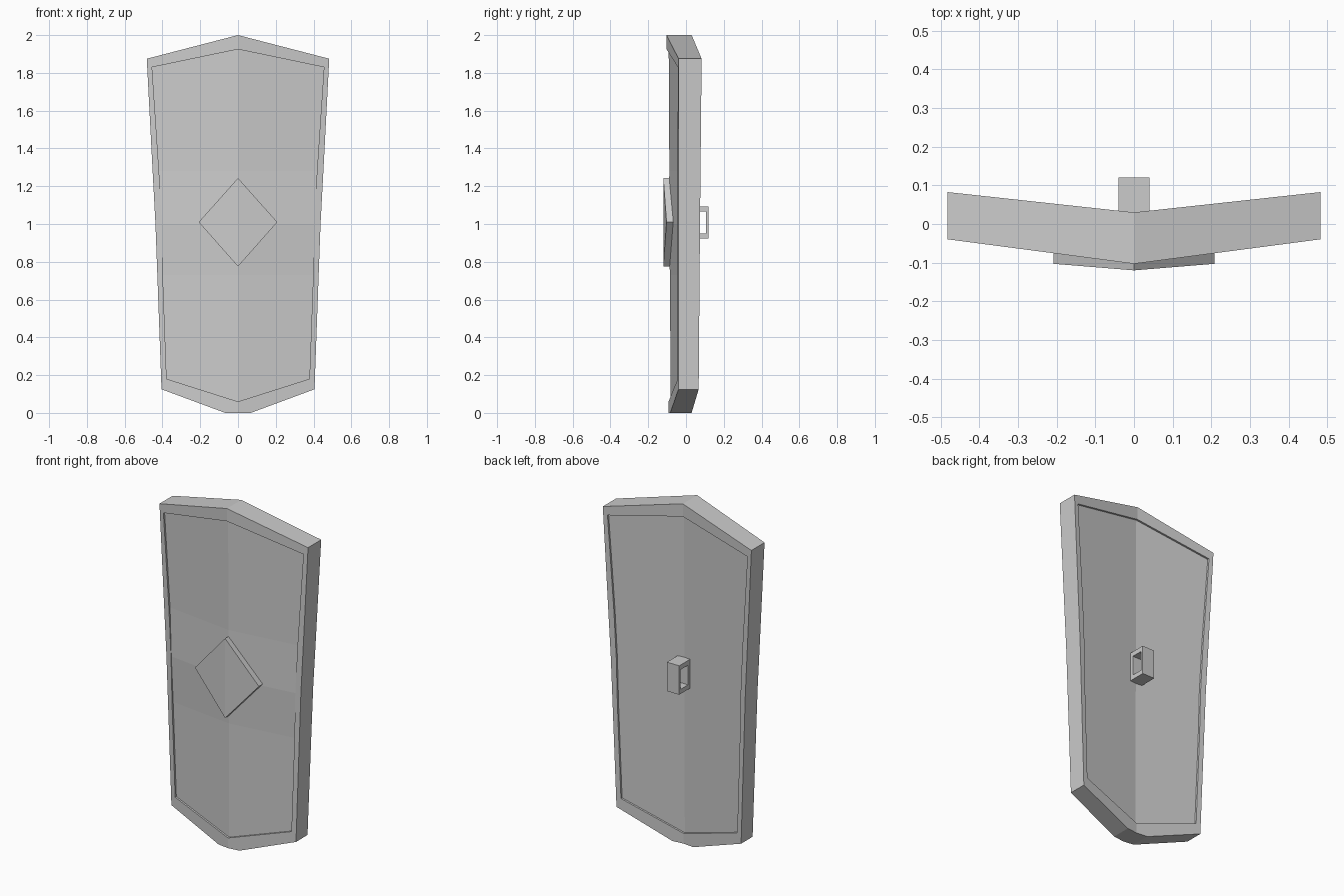
import bpy, bmesh
from mathutils import Vector

if "Cube" in bpy.data.objects:
    bpy.data.objects.remove(bpy.data.objects["Cube"])

# rows from top to bottom: half width, z at the side, z at the centre ridge
OUTER = [(.483, 1.875, 2.0), (.452, 1.28, 1.28), (.437, 1.0, 1.0), (.427, .73, .73), (.405, .125, -.025)]
INNER = [(.455, 1.83, 1.925), (.418, 1.28, 1.28), (.404, 1.0, 1.0), (.398, .73, .73), (.378, .18, .06)]


def make(name, bm):
    bmesh.ops.recalc_face_normals(bm, faces=bm.faces)
    me = bpy.data.meshes.new(name)
    bm.to_mesh(me)
    bm.free()
    ob = bpy.data.objects.new(name, me)
    bpy.context.collection.objects.link(ob)
    return ob


def surface_y(x, z, back):
    """Depth of the V-shaped shield surface, slightly thinner at the bottom."""
    t = z / 2
    if back:
        return .022 + .008 * t + .110 * abs(x)
    return -.092 - .011 * t + .130 * abs(x)


def grid(bm, rows, back, recess=0.0, bulge=0.0):
    """Three columns (left, centre, right) by five rows of vertices."""
    sign = -1 if back else 1
    out = []
    for i, (w, zs, zc) in enumerate(rows):
        off = sign * (recess - (bulge if i == 2 else 0))
        out.append([bm.verts.new((x, surface_y(x, z, back) + off, z))
                    for x, z in ((-w, zs), (0, zc), (w, zs))])
    return out


def rim(g):
    return [r[2] for r in g] + [g[4][1]] + [r[0] for r in reversed(g)] + [g[0][1]]


def bridge(bm, a, b):
    n = len(a)
    for i in range(n):
        j = (i + 1) % n
        bm.faces.new((a[i], a[j], b[j], b[i]))


# shield body: raised rim with recessed, ridged panels on both sides
bm = bmesh.new()
outer_rims = []
for back in (False, True):
    outer = grid(bm, OUTER, back)
    inner = grid(bm, INNER, back)
    panel = grid(bm, INNER, back, .011, 0 if back else .008)
    outer_rims.append(rim(outer))
    bridge(bm, rim(outer), rim(inner))
    bridge(bm, rim(inner), rim(panel))
    for r in range(4):
        for c in range(2):
            bm.faces.new((panel[r][c], panel[r][c + 1], panel[r + 1][c + 1], panel[r + 1][c]))
bridge(bm, *outer_rims)
# unused centre vertices of the rims
bmesh.ops.delete(bm, geom=[v for v in bm.verts if not v.link_faces], context='VERTS')
# blunt bottom tip
bmesh.ops.bisect_plane(bm, geom=bm.verts[:] + bm.edges[:] + bm.faces[:],
                       plane_co=(0, 0, 0), plane_no=(0, 0, -1), clear_outer=True)
bmesh.ops.holes_fill(bm, edges=[e for e in bm.edges if e.is_boundary], sides=0)
make("shield_body", bm)

# diamond boss with a vertical ridge
bm = bmesh.new()
pts = [(0, -.12, 1.243), (.208, -.103, 1.01), (0, -.12, .775), (-.208, -.103, 1.01)]
front = [bm.verts.new(p) for p in pts]
rear = [bm.verts.new((x, -.05, z)) for x, _, z in pts]
bridge(bm, front, rear)
for ring in (front, rear):
    bm.faces.new(ring[:3])
    bm.faces.new((ring[2], ring[3], ring[0]))
make("diamond_boss", bm)

# hand grip: closed rectangular loop on the back
bm = bmesh.new()
loops = [(.012, .923, .12, 1.093), (.038, .95, .106, 1.065)]
rings = []
for x in (-.04, .04):
    for y0, z0, y1, z1 in loops:
        rings.append([bm.verts.new((x, y, z)) for y, z in ((y0, z0), (y1, z0), (y1, z1), (y0, z1))])
for a, b in ((0, 1), (1, 3), (3, 2), (2, 0)):
    bridge(bm, rings[a], rings[b])
make("hand_grip", bm)
